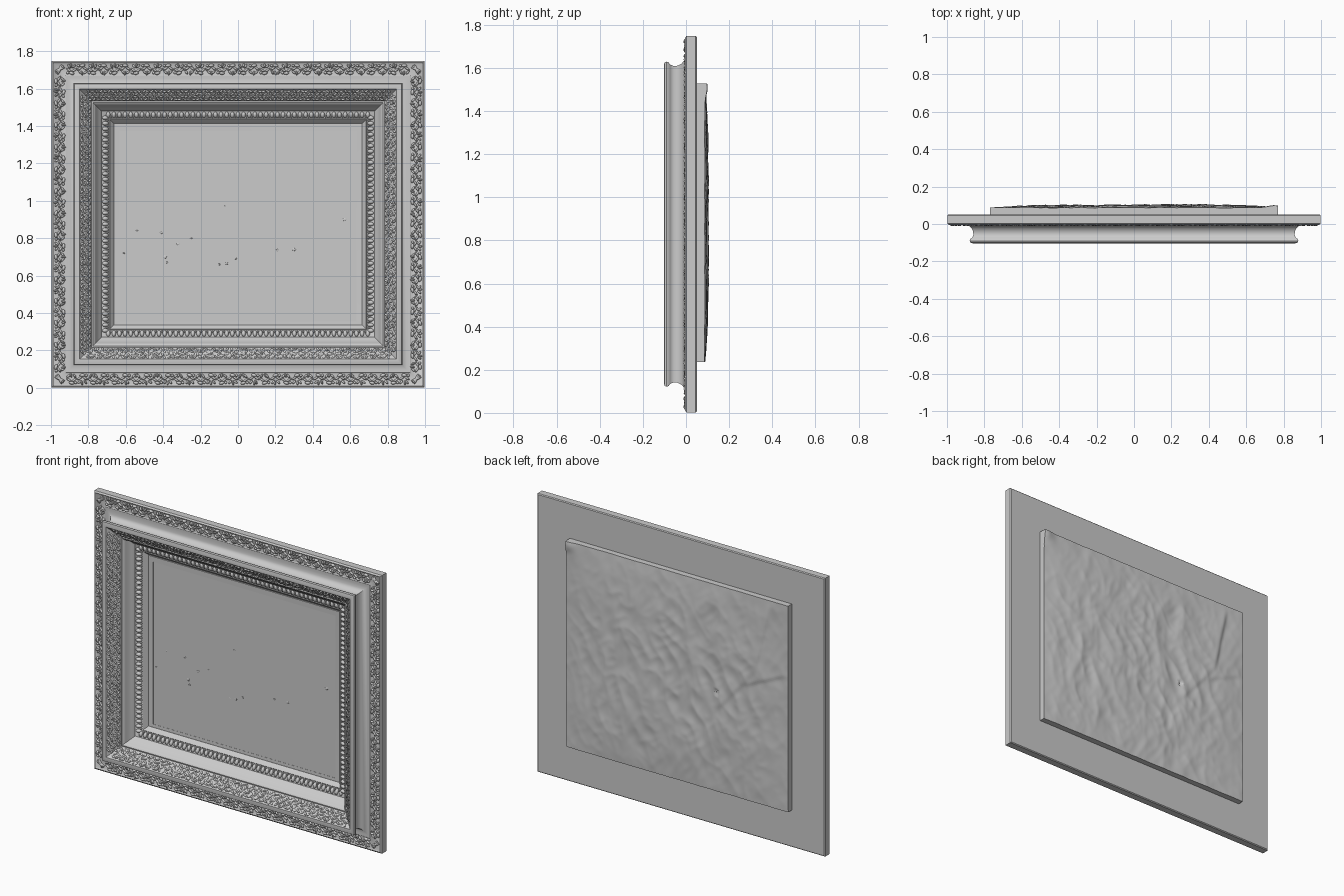
import bpy, bmesh, math, random
from mathutils import Vector, noise

if "Cube" in bpy.data.objects:
    bpy.data.objects.remove(bpy.data.objects["Cube"])

random.seed(4)
W, H, ZC = 0.993, 0.868, 0.875      # half width, half height, centre height
# rails: (along axis, inward axis, half length, half offset)
RAILS = [(Vector((1, 0, 0)), Vector((0, 0, 1)), W, H),
         (Vector((-1, 0, 0)), Vector((0, 0, -1)), W, H),
         (Vector((0, 0, -1)), Vector((1, 0, 0)), H, W),
         (Vector((0, 0, 1)), Vector((-1, 0, 0)), H, W)]
CENTRE = Vector((0, 0, ZC))
OUT = Vector((0, -1, 0))


def make(name, verts, faces, angle=40):
    me = bpy.data.meshes.new(name)
    me.from_pydata([tuple(v) for v in verts], [], faces)
    bm = bmesh.new()
    bm.from_mesh(me)
    bmesh.ops.recalc_face_normals(bm, faces=bm.faces)
    bm.to_mesh(me)
    bm.free()
    ob = bpy.data.objects.new(name, me)
    bpy.context.collection.objects.link(ob)
    bpy.ops.object.select_all(action='DESELECT')
    ob.select_set(True)
    bpy.context.view_layer.objects.active = ob
    bpy.ops.object.shade_smooth_by_angle(angle=math.radians(angle))
    return ob


def ring(name, profile):
    """Mitred rectangular sweep of a closed (inset, y) profile."""
    n, verts, faces = len(profile), [], []
    for sx, sz in ((-1, -1), (1, -1), (1, 1), (-1, 1)):
        verts += [(sx * (W - d), y, ZC + sz * (H - d)) for d, y in profile]
    for c in range(4):
        for i in range(n):
            j, e = (i + 1) % n, (c + 1) % 4
            faces.append((c * n + i, c * n + j, e * n + j, e * n + i))
    return make(name, verts, faces)


def box(name, x0, x1, y0, y1, z0, z1):
    bpy.ops.mesh.primitive_cube_add(size=1, location=((x0 + x1) / 2, (y0 + y1) / 2, (z0 + z1) / 2))
    bpy.context.object.name = name
    bpy.context.object.scale = (x1 - x0, y1 - y0, z1 - z0)


# unit sphere template for carved blobs
_bm = bmesh.new()
bmesh.ops.create_icosphere(_bm, subdivisions=2, radius=1)
BALL_V = [v.co.copy() for v in _bm.verts]
BALL_F = [[v.index for v in f.verts] for f in _bm.faces]
_bm.free()


class Carving:
    """Collects ellipsoid blobs on a strip between two (inset, y) lines."""

    def __init__(self, a, b):
        self.a, self.b = a, b
        self.verts, self.faces = [], []

    def blob(self, rail, t, s, size, turn=0.0):
        along, inward, _, off = rail
        d = self.a[0] + (self.b[0] - self.a[0]) * s
        y = self.a[1] + (self.b[1] - self.a[1]) * s
        across = (inward * (self.b[0] - self.a[0]) - OUT * (self.b[1] - self.a[1])).normalized()
        normal = along.cross(across)
        c, sn = math.cos(turn), math.sin(turn)
        u, v = along * c + across * sn, across * c - along * sn
        p = CENTRE + along * t - inward * (off - d) + Vector((0, y, 0))
        base = len(self.verts)
        self.verts += [p + u * (q.x * size[0]) + v * (q.y * size[1]) + normal * (q.z * size[2])
                       for q in BALL_V]
        self.faces += [[base + i for i in f] for f in BALL_F]

    def steps(self, rail, pitch, margin=0.0):
        half = rail[2] - (self.a[0] + self.b[0]) / 2 - margin
        n = max(1, round(2 * half / pitch))
        return [(-half + 2 * half * (i + 0.5) / n) for i in range(n)]


# moulded frame: outer flat, cove, overhanging ridge, inner slope, bead seat, liner
ring("frame_moulding", [
    (0, 0.05), (-0.005, 0.045), (-0.005, 0.002), (0.004, -0.005), (0.012, 0.001), (0.068, 0.001),
    (0.074, -0.004), (0.090, -0.003), (0.108, -0.008), (0.124, -0.021), (0.133, -0.040),
    (0.134, -0.058), (0.128, -0.073), (0.117, -0.081), (0.114, -0.090), (0.118, -0.099),
    (0.130, -0.103), (0.146, -0.101), (0.152, -0.094), (0.180, -0.072), (0.204, -0.047),
    (0.210, -0.039), (0.218, -0.042), (0.227, -0.037), (0.232, -0.026), (0.240, -0.010),
    (0.252, 0.004), (0.260, 0.012), (0.264, 0.022), (0.304, 0.040), (0.308, 0.036),
    (0.314, 0.042), (0.330, 0.060), (0.330, 0.075), (0.240, 0.075), (0.235, 0.05)])

# outer border: waving vine with leaves and berries
vine = Carving((0.010, 0.001), (0.070, 0.001))
for rail in RAILS:
    for k, t in enumerate(vine.steps(rail, 0.058, 0.035)):
        sg = 1 if k % 2 else -1
        j = lambda r: random.uniform(-r, r)
        vine.blob(rail, t - 0.014, 0.5 + sg * 0.08, (0.018, 0.006, 0.011), sg * 0.6)
        vine.blob(rail, t + 0.014, 0.5 + sg * 0.08, (0.018, 0.006, 0.011), -sg * 0.6)
        vine.blob(rail, t, 0.5 + sg * 0.34, (0.015, 0.009, 0.012), j(0.4))
        for q in (-1, 0, 1):
            vine.blob(rail, t + q * 0.014 + j(0.004), 0.5 - sg * (0.27 + 0.07 * (q == 0)),
                      (0.013, 0.006, random.uniform(0.008, 0.013)), q * 0.7 + math.pi / 2 + j(0.3))
        vine.blob(rail, t + 0.021, 0.5 + sg * 0.32, (0.0075, 0.0075, 0.012))
    # corner leaf
    for e in (-1, 1):
        for q in (0.4, 0.8, 1.2):
            vine.blob(rail, e * (rail[2] - 0.040), 0.5, (0.030, 0.007, 0.011), e * q)
make("outer_vine_carving", vine.verts, vine.faces, 60)

# inner slope: dense small foliage
leaf = Carving((0.150, -0.095), (0.206, -0.045))
for rail in RAILS:
    for k, t in enumerate(leaf.steps(rail, 0.023)):
        for r in range(4):
            leaf.blob(rail, t + (0.011 if r % 2 else 0) + random.uniform(-0.004, 0.004),
                      0.12 + r * 0.255, (0.0125, 0.0060, random.uniform(0.005, 0.010)),
                      (0.7 if (k + r) % 2 else -0.7) + random.uniform(-0.5, 0.5))
make("inner_foliage_carving", leaf.verts, leaf.faces, 60)

# bead course with small spacers, on the sloping seat
bead = Carving((0.264, 0.022), (0.304, 0.040))
for rail in RAILS:
    pitch_pts = bead.steps(rail, 0.030)
    for t in pitch_pts:
        bead.blob(rail, t, 0.5, (0.0115, 0.019, 0.014))
        if t != pitch_pts[-1]:
            bead.blob(rail, t + 0.015, 0.75, (0.004, 0.010, 0.008))
make("bead_course", bead.verts, bead.faces, 60)

# painted canvas sitting slightly low on a backing board
box("backing_board", -0.70, 0.70, 0.066, 0.078, 0.27, 1.48)
box("canvas", -0.627, 0.633, 0.063, 0.070, 0.337, 1.388)
ring("liner_board", [(0.325, 0.060), (0.325, 0.070), (0.359, 0.070), (0.359, 0.062)]) \
    .location.z = -0.010

# flaking paint chips on the canvas
chips_v, chips_f = [], []
for x, z, r in ((-0.07, 0.97, .006), (0.57, 0.90, .010), (0.30, 0.74, .010), (-0.10, 0.66, .006),
                (-0.06, 0.665, .008), (-0.01, 0.69, .006), (-0.32, 0.77, .008), (-0.25, 0.80, .006),
                (-0.39, 0.70, .010), (-0.38, 0.67, .006), (-0.54, 0.84, .005), (-0.41, 0.83, .007),
                (0.21, 0.735, .008), (-0.61, 0.72, .005)):
    b = len(chips_v)
    chips_v += [Vector((x + q.x * r, 0.063 + q.y * 0.003, z + q.z * r * random.uniform(0.6, 1)))
                for q in BALL_V]
    chips_f += [[b + i for i in f] for f in BALL_F]
make("paint_chips", chips_v, chips_f, 20)

# backing paper: wrinkled sheet over the stretcher, with creases and a tear
X0, X1, Z0, Z1, NX, NZ = -0.77, 0.77, 0.235, 1.528, 140, 118
CREASES = [((-0.65, 1.50), (-0.545, 1.04), 0.007), ((-0.57, 1.08), (-0.25, 0.71), 0.003),
           ((-0.77, 1.09), (-0.44, 0.94), 0.004)]


def paper_depth(x, z):
    u, w = x / 0.77, (z - 0.88) / 0.65
    edge = max(0.0, (1 - u ** 4) * (1 - w ** 4))
    y = 0.087 + 0.013 * edge + 0.004 * u * edge
    n1 = noise.noise(Vector((x * 5 + z * 2, z * 2.2 - x, 3)))
    n2 = noise.noise(Vector((x * 9 - z * 5, z * 4 + x * 3, 8)))
    n3 = noise.noise(Vector((x * 15 + z * 9, z * 9 - x * 4, 5)))
    y += sum(h * (0.22 - abs(n)) for h, n in ((0.014, n1), (0.009, n2), (0.005, n3))) \
        * (0.3 + 0.7 * edge)
    p = Vector((x, z))
    for a, b, h in CREASES:
        a, b = Vector(a), Vector(b)
        ab = b - a
        f = (p - a).dot(ab) / ab.length_squared
        s = ab.cross(p - a) / ab.length
        if 0 <= f <= 1:
            y += h * math.tanh(s / 0.010) * math.exp(-abs(s) / 0.06) * min(1, 5 * f, 5 * (1 - f))
    if (p - Vector((-0.28, 0.86))).length < 0.016:      # small hole
        y -= 0.008
    corner = (p - Vector((0.75, 1.51))).length          # lifted corner flap
    y += 0.014 * math.exp(-(corner / 0.045) ** 2)
    return min(y, 0.108)


verts, faces = [], []
for i in range(NX + 1):
    for k in range(NZ + 1):
        x, z = X0 + (X1 - X0) * i / NX, Z0 + (Z1 - Z0) * k / NZ
        verts.append((x, paper_depth(x, z), z))
idx = lambda i, k: i * (NZ + 1) + k
for i in range(NX):
    for k in range(NZ):
        faces.append((idx(i, k), idx(i + 1, k), idx(i + 1, k + 1), idx(i, k + 1)))
# sides of the sheet fold down to the frame back
loop = [idx(i, 0) for i in range(NX)] + [idx(NX, k) for k in range(NZ)] + \
       [idx(i, NZ) for i in range(NX, 0, -1)] + [idx(0, k) for k in range(NZ, 0, -1)]
base = len(verts)
verts += [(verts[v][0], 0.049, verts[v][2]) for v in loop]
for i in range(len(loop)):
    j = (i + 1) % len(loop)
    faces.append((loop[i], loop[j], base + j, base + i))
make("backing_paper", verts, faces, 35)
